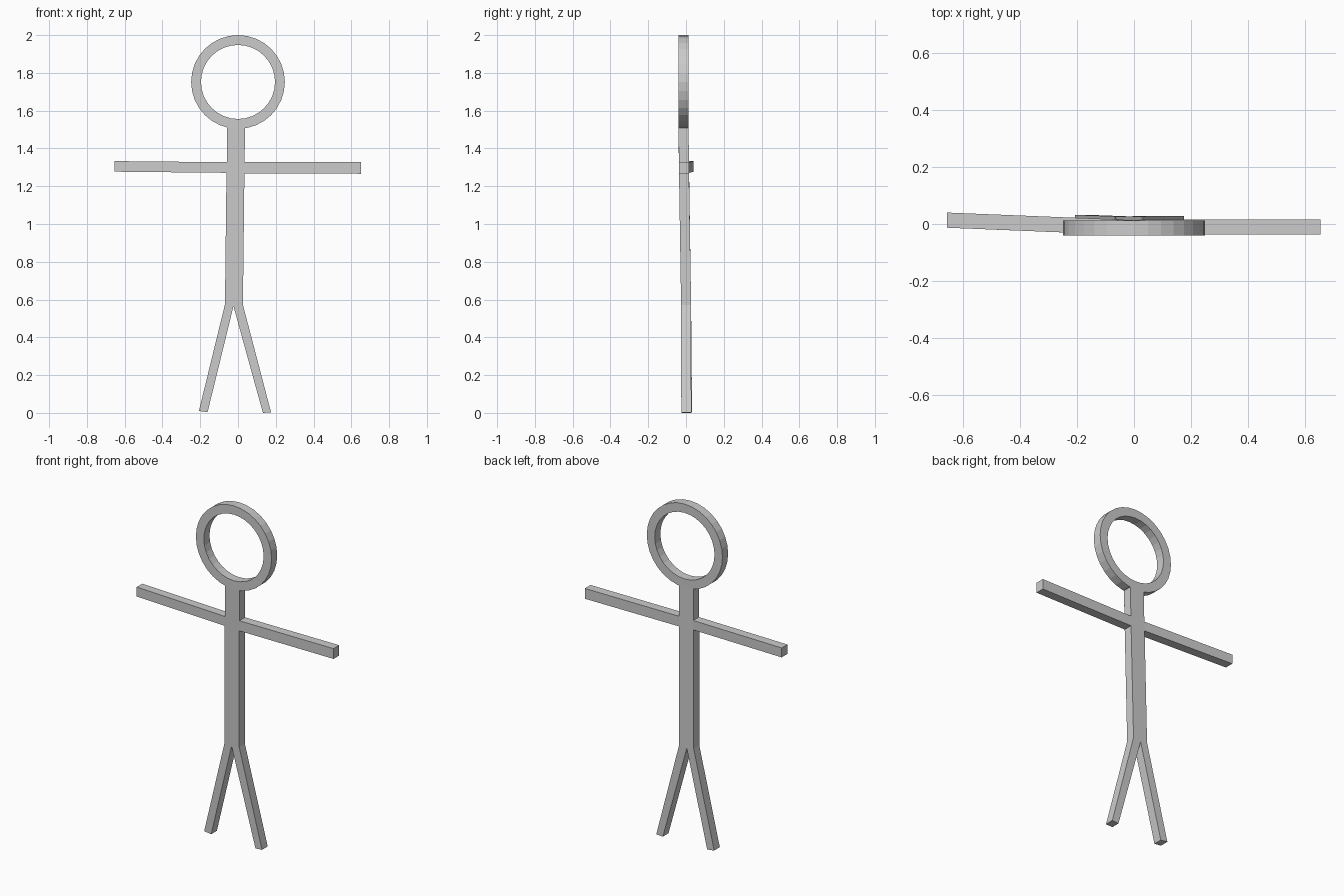
import bpy, bmesh, math

default = bpy.data.objects.get("Cube")
if default:
    bpy.data.objects.remove(default, do_unlink=True)

DEPTH = 0.053   # thickness of the whole figure, front to back

grey = bpy.data.materials.new("light grey")
grey.use_nodes = True
grey.diffuse_color = (0.6, 0.6, 0.6, 1)
grey.node_tree.nodes["Principled BSDF"].inputs["Base Color"].default_value = (0.6, 0.6, 0.6, 1)


def finish(name, bm):
    bmesh.ops.recalc_face_normals(bm, faces=bm.faces)
    mesh = bpy.data.meshes.new(name)
    bm.to_mesh(mesh)
    bm.free()
    mesh.materials.append(grey)
    obj = bpy.data.objects.new(name, mesh)
    bpy.context.collection.objects.link(obj)


def bar(name, outline):
    """Closed bar from a front outline of (x, y, z) points."""
    bm = bmesh.new()
    front = [bm.verts.new(p) for p in outline]
    back = [bm.verts.new((x, y + DEPTH, z)) for x, y, z in outline]
    bm.faces.new(front)
    bm.faces.new(back[::-1])
    for i in range(len(front)):
        j = (i + 1) % len(front)
        bm.faces.new((front[i], front[j], back[j], back[i]))
    finish(name, bm)


def ring(name, centre_z, outer, inner, front_y, sides=32):
    """Flat-sided hoop facing the front."""
    bm = bmesh.new()
    loops = []
    for i in range(sides):
        a = 2 * math.pi * i / sides
        loops.append([bm.verts.new((r * math.cos(a), y, centre_z + r * math.sin(a)))
                      for r, y in ((outer, front_y), (outer, front_y + DEPTH),
                                   (inner, front_y + DEPTH), (inner, front_y))])
    for i in range(sides):
        a, b = loops[i], loops[(i + 1) % sides]
        for k in range(4):
            m = (k + 1) % 4
            bm.faces.new((a[k], a[m], b[m], b[k]))
    finish(name, bm)


# Head hoop
ring("head", 1.752, 0.248, 0.196, -0.04)

# Neck and torso, leaning slightly back towards the hips
hip_right, crotch, hip_left = (-0.069, -0.026, 0.575), (-0.024, -0.026, 0.565), (0.026, -0.026, 0.572)
bar("torso", [(-0.058, -0.04, 1.512), (0, -0.04, 1.505), (0.037, -0.04, 1.508),
              (0.035, -0.037, 1.327), (0.034, -0.037, 1.267), hip_left, crotch, hip_right,
              (-0.061, -0.037, 1.271), (-0.059, -0.037, 1.327)])

# Arms: the left is straight, the right swings a little backwards
bar("left_arm", [(0.035, -0.037, 1.327), (0.652, -0.037, 1.327),
                 (0.652, -0.037, 1.266), (0.034, -0.037, 1.267)])
bar("right_arm", [(-0.059, -0.037, 1.327), (-0.061, -0.037, 1.271),
                  (-0.655, -0.013, 1.277), (-0.655, -0.013, 1.333)])

# Legs spreading from the crotch
bar("left_leg", [crotch, hip_left, (0.175, -0.025, 0.003), (0.132, -0.025, 0.0)])
bar("right_leg", [hip_right, crotch, (-0.161, -0.021, 0.004), (-0.207, -0.021, 0.01)])
